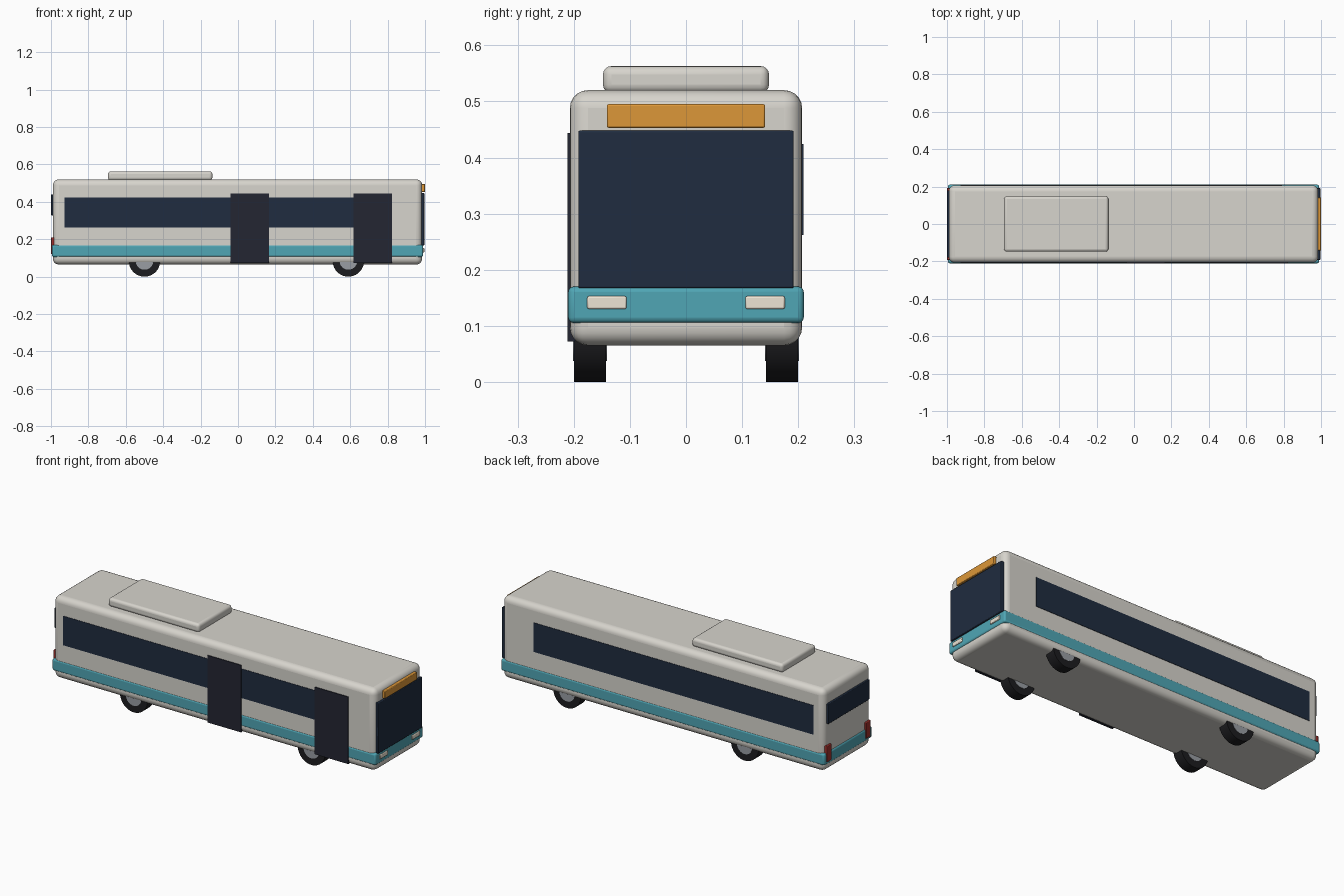
import bpy
import math

if "Cube" in bpy.data.objects:
    bpy.data.objects.remove(bpy.data.objects["Cube"])


def mat(name, color):
    m = bpy.data.materials.new(name)
    m.diffuse_color = (*color, 1)
    m.use_nodes = True
    m.node_tree.nodes["Principled BSDF"].inputs["Base Color"].default_value = m.diffuse_color
    return m


CREAM = mat("cream", (0.68, 0.66, 0.61))
TEAL = mat("teal", (0.08, 0.38, 0.46))
GLASS = mat("glass", (0.014, 0.025, 0.05))
DOOR = mat("door_dark", (0.017, 0.019, 0.032))
AMBER = mat("amber", (0.72, 0.31, 0.04))
LAMP = mat("lamp", (0.85, 0.78, 0.66))
RED = mat("red", (0.35, 0.03, 0.025))
RUBBER = mat("rubber", (0.012, 0.012, 0.014))
STEEL = mat("steel", (0.32, 0.34, 0.37))


def finish(ob, name, material, bevel, segments):
    ob.name = name
    ob.data.materials.append(material)
    if bevel:
        b = ob.modifiers.new("bevel", "BEVEL")
        b.width = bevel
        b.segments = segments
        b.limit_method = "ANGLE"
    bpy.ops.object.shade_smooth_by_angle(angle=math.radians(35))
    return ob


def box(name, x, y, z, material, bevel=0.0, segments=3):
    """Box from (min, max) ranges on each axis."""
    bpy.ops.mesh.primitive_cube_add(size=1, location=[(r[0] + r[1]) / 2 for r in (x, y, z)])
    ob = bpy.context.object
    ob.scale = [r[1] - r[0] for r in (x, y, z)]
    bpy.ops.object.transform_apply(location=False, rotation=False, scale=True)
    return finish(ob, name, material, bevel, segments)


def disc(name, x, y, z, radius, width, material, bevel):
    bpy.ops.mesh.primitive_cylinder_add(vertices=40, radius=radius, depth=width,
                                        location=(x, y, z), rotation=(math.pi / 2, 0, 0))
    return finish(bpy.context.object, name, material, bevel, 2)


# Shell, coloured skirt band and roof unit
box("body", (-0.99, 0.985), (-0.207, 0.207), (0.065, 0.52), CREAM, 0.032, 5)
box("skirt_band", (-0.995, 0.99), (-0.21, 0.21), (0.105, 0.17), TEAL, 0.01)
box("roof_unit", (-0.695, -0.137), (-0.148, 0.148), (0.515, 0.563), CREAM, 0.015, 4)

# Side windows
for side, s in (("front", -1), ("back", 1)):
    box(side + "_side_window", (-0.928, 0.79), sorted((s * 0.198, s * 0.2092)), (0.262, 0.424), GLASS)

# Doors on the front side only
for label, x0 in (("middle", -0.04), ("forward", 0.617)):
    box(label + "_door", (x0, x0 + 0.207), (-0.2115, -0.198), (0.072, 0.444), DOOR)

# Nose: windscreen and destination sign
box("windscreen", (0.972, 0.996), (-0.192, 0.192), (0.167, 0.448), GLASS, 0.003, 2)
box("destination_sign", (0.97, 1.0), (-0.141, 0.141), (0.453, 0.495), AMBER, 0.003, 2)

# Tail window
box("rear_window", (-1.0, -0.975), (-0.18, 0.18), (0.328, 0.44), GLASS, 0.003, 2)

# Headlights and tail lights, mirrored across the width
for side, s in (("front", -1), ("back", 1)):
    box(side + "_headlight", (0.975, 0.996), sorted((s * 0.106, s * 0.176)), (0.13, 0.153), LAMP, 0.003, 2)
    box(side + "_tail_light", (-1.0, -0.975), sorted((s * 0.152, s * 0.192)), (0.12, 0.21), RED, 0.003, 2)

# Wheels with slightly proud hubs
for axle, x in (("rear", -0.5), ("fore", 0.59)):
    for side, s in (("front", -1), ("back", 1)):
        disc(f"{axle}_{side}_tyre", x, s * 0.171, 0.084, 0.084, 0.057, RUBBER, 0)
        disc(f"{axle}_{side}_hub", x, s * 0.171, 0.084, 0.047, 0.06, STEEL, 0)
